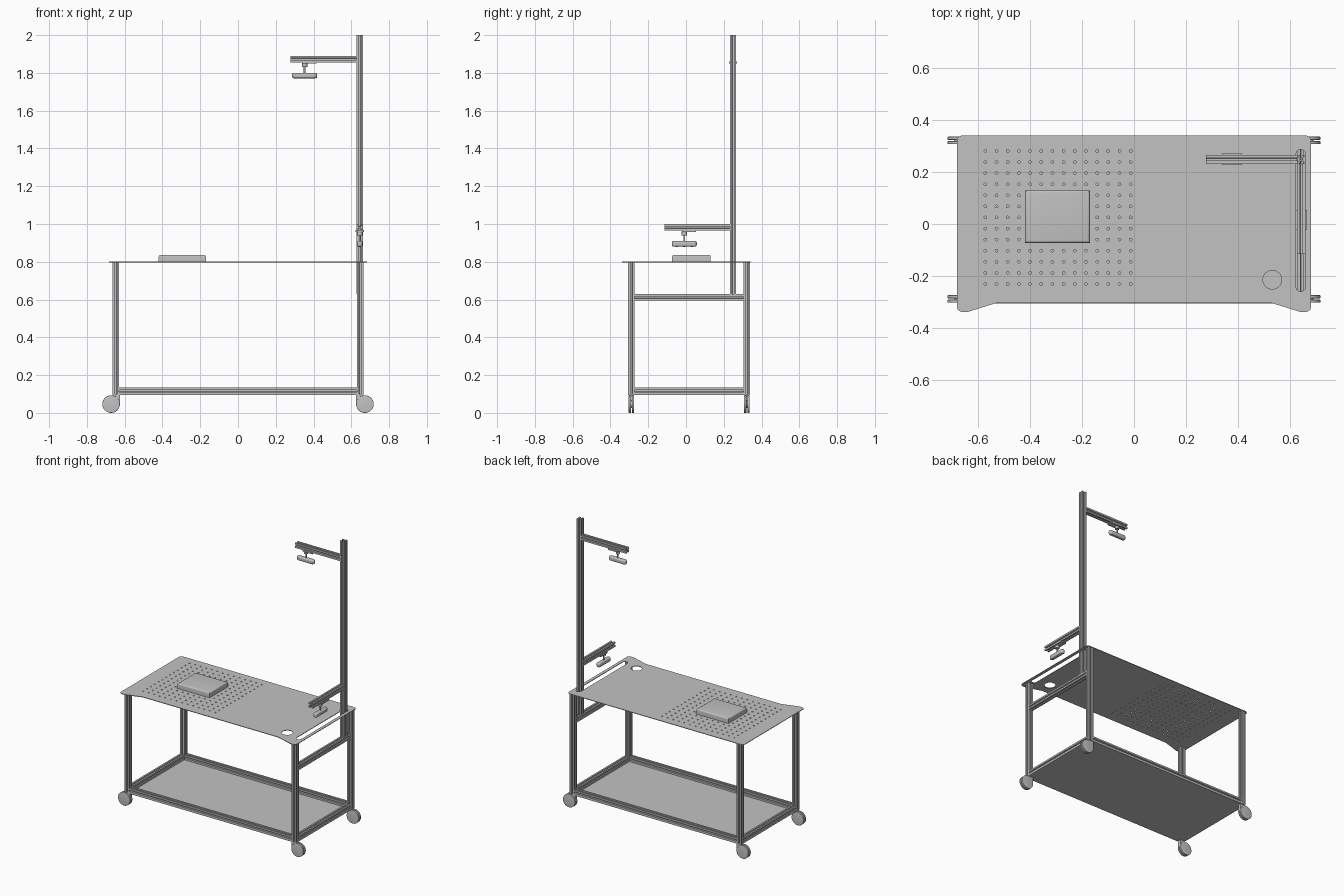
import bpy, bmesh, math
from mathutils import Matrix, Vector

if "Cube" in bpy.data.objects:
    bpy.data.objects.remove(bpy.data.objects["Cube"], do_unlink=True)

grey = bpy.data.materials.new("light_grey")
grey.use_nodes = True
COL = (0.54, 0.54, 0.54, 1)
grey.diffuse_color = COL
grey.node_tree.nodes["Principled BSDF"].inputs["Base Color"].default_value = COL
parts = []


def add(name, mesh, matrix):
    mesh.name = name
    mesh.materials.clear()
    mesh.materials.append(grey)
    ob = bpy.data.objects.new(name, mesh)
    bpy.context.collection.objects.link(ob)
    ob.matrix_world = matrix
    parts.append(ob)
    return ob


def extrude(name, loops, depth, matrix, bevel=0.0):
    """Solid from 2D loops (inner loops become holes), centred on local z."""
    cu = bpy.data.curves.new(name, 'CURVE')
    cu.dimensions, cu.fill_mode = '2D', 'BOTH'
    cu.extrude = depth / 2 - bevel
    cu.bevel_depth, cu.offset, cu.bevel_resolution = bevel, -bevel, 3
    for loop in loops:
        sp = cu.splines.new('POLY')
        sp.points.add(len(loop) - 1)
        for p, (x, y) in zip(sp.points, loop):
            p.co = (x, y, 0, 1)
        sp.use_cyclic_u = True
    tmp = bpy.data.objects.new("tmp", cu)
    bpy.context.collection.objects.link(tmp)
    deps = bpy.context.evaluated_depsgraph_get()
    mesh = bpy.data.meshes.new_from_object(tmp.evaluated_get(deps))
    bpy.data.objects.remove(tmp, do_unlink=True)
    bpy.data.curves.remove(cu)
    bm = bmesh.new()
    bm.from_mesh(mesh)
    bmesh.ops.remove_doubles(bm, verts=bm.verts, dist=1e-5)
    bmesh.ops.recalc_face_normals(bm, faces=bm.faces)
    bm.to_mesh(mesh)
    bm.free()
    return add(name, mesh, matrix)


def circle(x, y, r, n):
    return [(x + r * math.cos(2 * math.pi * i / n), y + r * math.sin(2 * math.pi * i / n)) for i in range(n)]


def stadium(length, width, x=0, y=0, n=10):
    """Rounded slot along local y."""
    r, h = width / 2, (length - width) / 2
    pts = []
    for s in (0, 1):
        for i in range(n + 1):
            a = math.pi * (s + i / n)
            pts.append((x + r * math.cos(a), y + (h if s == 0 else -h) + r * math.sin(a)))
    return pts


def box(name, lo, hi, top_bevel=0.0):
    bm = bmesh.new()
    bmesh.ops.create_cube(bm, size=1)
    lo, hi = Vector(lo), Vector(hi)
    for v in bm.verts:
        v.co = Vector([(lo[i] + hi[i]) / 2 + v.co[i] * (hi[i] - lo[i]) for i in range(3)])
    if top_bevel:
        edges = [e for e in bm.edges if all(v.co.z > hi.z - 1e-5 for v in e.verts)]
        bmesh.ops.bevel(bm, geom=edges, offset=top_bevel, segments=4, profile=0.5, affect='EDGES')
    mesh = bpy.data.meshes.new(name)
    bm.to_mesh(mesh)
    bm.free()
    return add(name, mesh, Matrix())


ROT = {'X': Matrix.Rotation(math.pi / 2, 4, 'Y'),
       'Y': Matrix.Rotation(-math.pi / 2, 4, 'X'),
       'Z': Matrix()}

# Slotted square rail section
W = 0.034
side = [(1, -1), (1, -.3), (.8, -.3), (.8, -.55), (.42, -.24),
        (.42, .24), (.8, .55), (.8, .3), (1, .3)]
section = []
for k in range(4):
    c, s = [(1, 0), (0, 1), (-1, 0), (0, -1)][k]
    section += [((x * c - y * s) * W / 2, (x * s + y * c) * W / 2) for x, y in side]
bore = circle(0, 0, W * 0.1, 10)


def rail(name, axis, start, end):
    a, b = Vector(start), Vector(end)
    return extrude(name, [section, bore], (b - a).length, Matrix.Translation((a + b) / 2) @ ROT[axis])


def disc(name, axis, centre, r, depth, n=32, bevel=0.0):
    return extrude(name, [circle(0, 0, r, n)], depth, Matrix.Translation(centre) @ ROT[axis], bevel)


LX, YF, YB, H = 0.647, -0.289, 0.322, W / 2
ZB = 0.117   # lower frame height

# Legs and casters
for sx, xn in ((1, "left"), (-1, "right")):
    for y, yn in ((YF, "front"), (YB, "back")):
        tag = f"{yn}_{xn}"
        rail("leg_" + tag, 'Z', (sx * LX, y, 0.1), (sx * LX, y, 0.797))
        wx = sx * 0.672
        for d in (-1, 1):
            disc("caster_wheel_" + tag, 'Y', (wx, y + d * 0.0085, 0.0465), 0.0465, 0.012, 40, 0.002)
        disc("caster_hub_" + tag, 'Y', (wx, y, 0.0465), 0.02, 0.012, 20)
        xs = sorted((sx * 0.626, sx * 0.664))
        box("caster_fork_" + tag, (xs[0], y - 0.012, 0.05), (xs[1], y + 0.012, 0.1))

# Lower frame
for y, yn in ((YF, "front"), (YB, "back")):
    rail("lower_rail_" + yn, 'X', (-LX + H, y, ZB), (LX - H, y, ZB))
for sx, xn in ((1, "left"), (-1, "right")):
    rail("lower_rail_" + xn, 'Y', (sx * LX, YF + H, ZB), (sx * LX, YB - H, ZB))
box("shelf", (-LX - H, YF - H, 0.096), (LX + H, YB + H, 0.1))

# Side rail carrying the post
rail("side_rail", 'Y', (LX, YF + H, 0.612), (LX, YB - H, 0.612))
PX, PY = 0.645, 0.249
rail("post", 'Z', (PX, PY, 0.629), (PX, PY, 2.0))


# Tabletop outline: half profile mirrored, rounded outer corners
def arc(cx, cy, r, a0, a1, n=6):
    return [(cx + r * math.cos(math.radians(a0 + (a1 - a0) * i / n)),
             cy + r * math.sin(math.radians(a0 + (a1 - a0) * i / n))) for i in range(n + 1)]


R = 0.022
half = [(0.525, -0.303), (0.632, -0.336), (0.64, -0.339)]
half += arc(0.683 - R, -0.339 + R, R, -90, 0) + arc(0.683 - R, 0.341 - R, R, 0, 90)
outline = half + [(-x, y) for x, y in reversed(half)]
holes = [circle(-0.573 + i * 0.0431, -0.231 + j * 0.0427, 0.0052, 10)
         for i in range(14) for j in range(13)]
cup_hole = circle(0.533, -0.215, 0.036, 36)
post_slot = stadium(0.547, 0.037, 0.643, 0.0135)
extrude("tabletop", [outline, cup_hole, post_slot] + holes, 0.004, Matrix.Translation((0, 0, 0.799)))

# Block resting on the perforated area
box("table_block", (-0.42, -0.073, 0.801), (-0.17, 0.13, 0.837), 0.01)

# Arms
rail("upper_arm", 'X', (0.278, PY, 1.873), (PX - H, PY, 1.873))
rail("lower_arm", 'Y', (PX, -0.115, 0.982), (PX, PY - H, 0.982))


# Sensor hanging under an arm; local +y points towards the post
def sensor(name, origin, turn):
    m = Matrix.Translation(origin) @ Matrix.Rotation(turn, 4, 'Z')

    def at(y, z):
        return m @ Matrix.Translation((0, y, z))

    rect = [(-0.022, -0.038), (0.022, -0.038), (0.022, 0.038), (-0.022, 0.038)]
    extrude(name + "_bracket", [rect], 0.01, at(0.025, -0.003))
    extrude(name + "_socket", [circle(0, 0, 0.014, 20)], 0.02, at(0, -0.016))
    extrude(name + "_stem", [circle(0, 0, 0.005, 12)], 0.04, at(0, -0.042))
    extrude(name + "_body", [stadium(0.132, 0.03)], 0.029, at(0, -0.071), 0.008)
    for y in (-0.04, 0.0, 0.04):
        extrude(name + "_lens", [circle(0, 0, 0.006, 16)], 0.002, at(y, -0.086))


sensor("upper_sensor", (0.353, PY, 1.857), -math.pi / 2)
sensor("lower_sensor", (PX, -0.009, 0.966), 0)

# Smooth round parts, keep hard edges
bpy.ops.object.select_all(action='DESELECT')
for ob in parts:
    ob.select_set(True)
bpy.context.view_layer.objects.active = parts[0]
bpy.ops.object.shade_smooth_by_angle(angle=math.radians(32))
